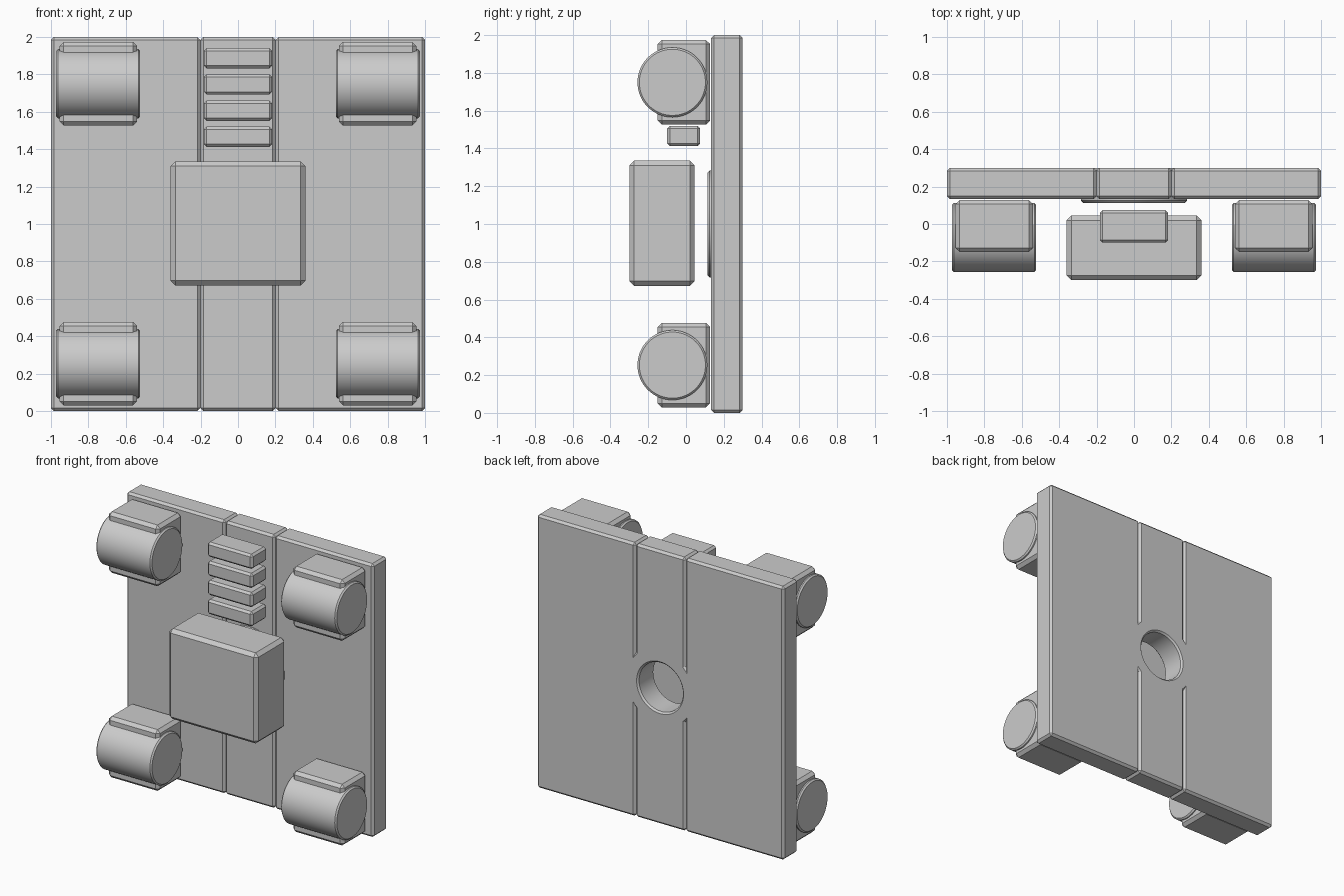
import bpy, bmesh, math
from mathutils import Matrix, Vector

if "Cube" in bpy.data.objects:
    bpy.data.objects.remove(bpy.data.objects["Cube"])

grey = bpy.data.materials.new("plain_grey")
grey.use_nodes = True
GREY = (0.6, 0.6, 0.6, 1)
grey.diffuse_color = GREY
grey.node_tree.nodes["Principled BSDF"].inputs["Base Color"].default_value = GREY


def finish(name, bm, smooth=False):
    bmesh.ops.recalc_face_normals(bm, faces=bm.faces)
    mesh = bpy.data.meshes.new(name)
    bm.to_mesh(mesh)
    bm.free()
    mesh.materials.append(grey)
    ob = bpy.data.objects.new(name, mesh)
    bpy.context.scene.collection.objects.link(ob)
    if smooth:
        bpy.ops.object.select_all(action='DESELECT')
        ob.select_set(True)
        bpy.context.view_layer.objects.active = ob
        bpy.ops.object.shade_smooth_by_angle(angle=math.radians(25))
    return ob


def block(name, x, y, z, chamfer):
    """Chamfered box given by its (min, max) range on each axis."""
    bm = bmesh.new()
    spans = [sorted(r) for r in (x, y, z)]
    size = Vector([b - a for a, b in spans])
    mid = Vector([(a + b) / 2 for a, b in spans])
    bmesh.ops.create_cube(bm, size=1, matrix=Matrix.Translation(mid) @ Matrix.Diagonal(size).to_4x4())
    bmesh.ops.bevel(bm, geom=bm.edges[:], offset=chamfer, segments=1, affect='EDGES')
    return finish(name, bm)


def lathe(name, profile, centre, axis, closed=False, steps=64):
    """Spin (radius, distance) points around the X or Y axis."""
    bm = bmesh.new()
    pts = profile + profile[:1] if closed else profile
    verts = [bm.verts.new((r, 0, h)) for r, h in pts]
    edges = [bm.edges.new(pair) for pair in zip(verts, verts[1:])]
    bmesh.ops.spin(bm, geom=verts + edges, cent=(0, 0, 0), axis=(0, 0, 1),
                   angle=math.tau, steps=steps)
    bmesh.ops.remove_doubles(bm, verts=bm.verts, dist=1e-5)
    turn = Matrix.Rotation(math.pi / 2, 4, 'Y') if axis == 'X' else Matrix.Rotation(-math.pi / 2, 4, 'X')
    bm.transform(Matrix.Translation(centre) @ turn)
    return finish(name, bm, smooth=True)


FRONT, BACK, SEAM = 0.133, 0.30, 0.201
HOLE = 0.178

# Backing plate in three strips
for side, s in (("right", -1), ("left", 1)):
    block(side + "_panel", (s * SEAM, s * 1.0), (FRONT, BACK), (0, 2), 0.016)
middle = block("middle_panel", (-SEAM, SEAM), (FRONT, BACK), (0, 2), 0.016)

# Round hole through the middle strip
cutter = lathe("hole_cutter", [(0, -0.2), (HOLE + 0.012, -0.2), (HOLE + 0.012, 0.2), (0, 0.2)],
               (0, 0.2, 1), 'Y')
cutter.hide_render = True
cutter.hide_viewport = True
cut = middle.modifiers.new("hole", 'BOOLEAN')
cut.operation = 'DIFFERENCE'
cut.solver = 'EXACT'
cut.object = cutter

# Hub ring that bridges the seams and lines the hole
c = 0.012
y0, y1, outer = 0.113, BACK, 0.283
lathe("hub_ring", [(HOLE, y0 + c), (HOLE + c, y0), (outer - c, y0), (outer, y0 + c),
                   (outer, y1 - c), (outer - c, y1), (HOLE + c, y1), (HOLE, y1 - c)],
      (0, 0, 1), 'Y', closed=True)

# Central housing
block("central_housing", (-0.36, 0.36), (-0.30, 0.045), (0.672, 1.335), 0.025)

# Stack of bars above the housing
for i in range(4):
    z = 1.412 + i * 0.14
    block(f"bar_{i + 1}", (-0.183, 0.183), (-0.10, 0.075), (z, z + 0.108), 0.015)

# Corner rollers on their mounts
R, HALF, e = 0.185, 0.225, 0.01
for side, s in (("right", -1), ("left", 1)):
    for level, z in (("lower", 0.253), ("upper", 1.75)):
        block(f"{level}_{side}_mount", (s * 0.54, s * 0.954), (-0.15, 0.128),
              (z - 0.224, z + 0.224), 0.022)
        lathe(f"{level}_{side}_roller",
              [(0, -HALF), (R - e, -HALF), (R, e - HALF), (R, HALF - e), (R - e, HALF), (0, HALF)],
              (s * 0.748, -0.072, z), 'X')
